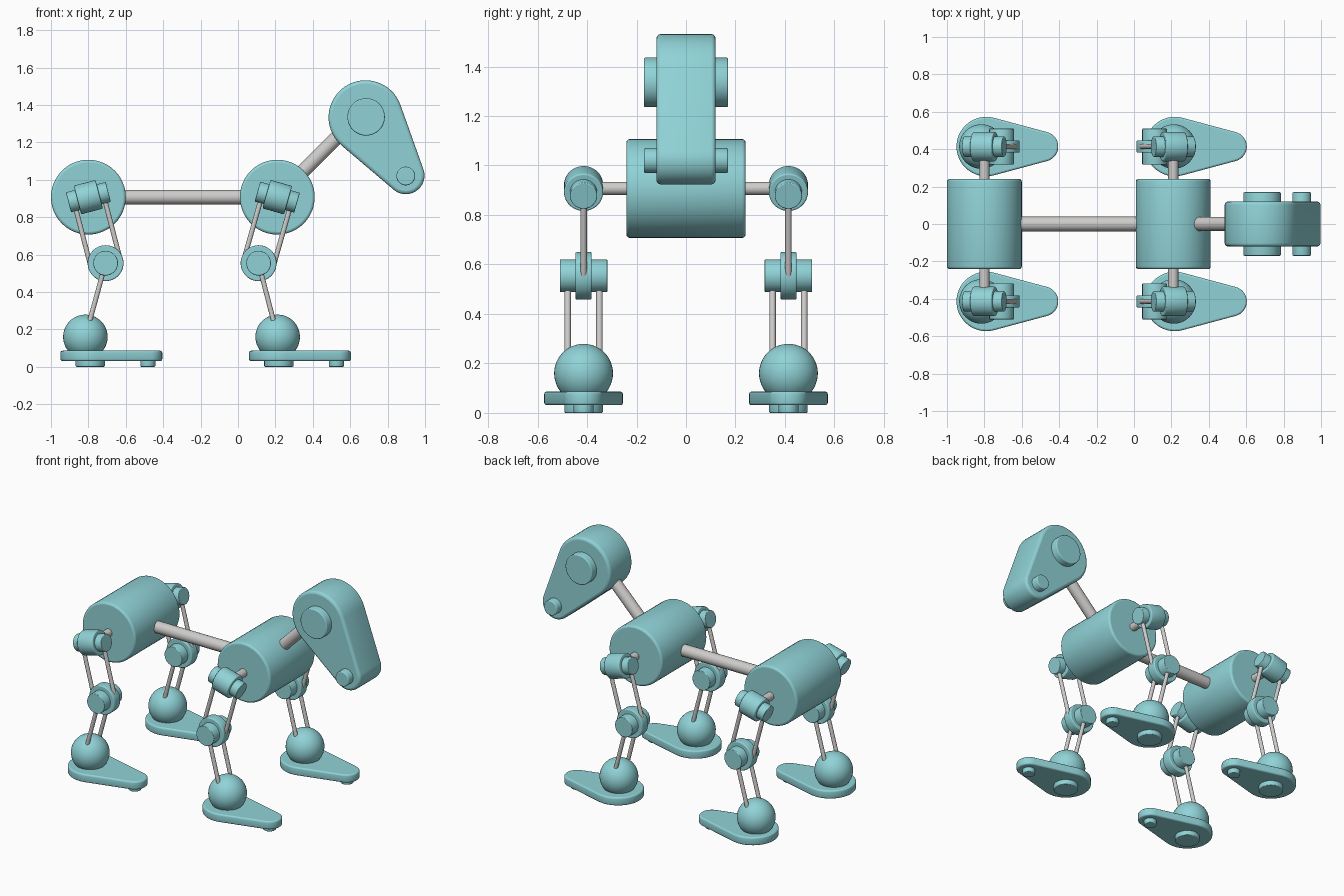
import bpy, bmesh, math
from mathutils import Vector, Matrix

if "Cube" in bpy.data.objects:
    bpy.data.objects.remove(bpy.data.objects["Cube"])


def material(name, rgb):
    m = bpy.data.materials.new(name)
    m.diffuse_color = (*rgb, 1)
    m.use_nodes = True
    m.node_tree.nodes["Principled BSDF"].inputs["Base Color"].default_value = m.diffuse_color
    return m


TEAL = material("teal shell", (0.28, 0.65, 0.68))
GREY = material("grey rod", (0.62, 0.61, 0.60))


def finish(name, bm, mat, bevel=0.0):
    """Round the rims, smooth the walls and make the object."""
    bmesh.ops.recalc_face_normals(bm, faces=bm.faces)
    if bevel:
        rims = [e for e in bm.edges if e.calc_face_angle(0) > 1.0]
        bmesh.ops.bevel(bm, geom=rims, offset=bevel, segments=3,
                        profile=0.5, affect='EDGES')
    for f in bm.faces:
        f.smooth = len(f.verts) < 9
    for e in bm.edges:
        e.smooth = e.calc_face_angle(0) < 0.7
    me = bpy.data.meshes.new(name)
    bm.to_mesh(me)
    bm.free()
    me.materials.append(mat)
    ob = bpy.data.objects.new(name, me)
    bpy.context.collection.objects.link(ob)
    return ob


def cylinder(name, a, b, r, mat=TEAL, bevel=0.0, n=48):
    a, b = Vector(a), Vector(b)
    d = b - a
    bm = bmesh.new()
    m = Matrix.Translation((a + b) / 2) @ d.to_track_quat('Z', 'Y').to_matrix().to_4x4()
    bmesh.ops.create_cone(bm, cap_ends=True, segments=n, radius1=r, radius2=r,
                          depth=d.length, matrix=m)
    return finish(name, bm, mat, bevel)


def rod(name, a, b, r):
    return cylinder(name, a, b, r, GREY, 0, 20)


def barrel(name, c, axis, half, r, bevel=0.004):
    """Cylinder centred on c, reaching half its length each way along axis."""
    c, axis = Vector(c), Vector(axis).normalized()
    return cylinder(name, c - axis * half, c + axis * half, r, TEAL, bevel)


def teardrop(name, c1, r1, c2, r2, place, depth, bevel):
    """Outline around two circles, extruded; place maps (u, v, w) to a point."""
    c1, c2 = Vector(c1), Vector(c2)
    d = c2 - c1
    base = math.atan2(d.y, d.x)
    phi = math.acos((r1 - r2) / d.length)
    n, pts = 28, []
    for c, r, s, e in ((c1, r1, phi, 2 * math.pi - phi), (c2, r2, -phi, phi)):
        for i in range(n + 1):
            t = base + s + (e - s) * i / n
            pts.append((c.x + r * math.cos(t), c.y + r * math.sin(t)))
    bm = bmesh.new()
    lo = [bm.verts.new(place(u, v, depth[0])) for u, v in pts]
    hi = [bm.verts.new(place(u, v, depth[1])) for u, v in pts]
    bm.faces.new(lo)
    bm.faces.new(hi)
    for i in range(len(pts)):
        j = (i + 1) % len(pts)
        bm.faces.new((lo[i], lo[j], hi[j], hi[i]))
    return finish(name, bm, TEAL, bevel)


REAR, FRONT, BZ, LEG_Y = -0.80, 0.21, 0.907, 0.414

# Body drums, spine and neck
for label, x in (("rear", REAR), ("front", FRONT)):
    barrel(label + "_body_drum", (x, 0, BZ), (0, 1, 0), 0.241, 0.2, 0.014)
rod("spine", (REAR, 0, BZ), (FRONT, 0, BZ), 0.039)
rod("neck", (FRONT, 0, BZ), (0.62, 0, 1.317), 0.038)

# Head with eye and muzzle discs
teardrop("head", (0.682, 1.334), 0.198, (0.897, 1.023), 0.1,
         lambda u, v, w: (u, w, v), (-0.12, 0.12), 0.018)
barrel("eye_discs", (0.685, 0, 1.336), (0, 1, 0), 0.17, 0.1, 0.006)
barrel("muzzle_discs", (0.897, 0, 1.02), (0, 1, 0), 0.17, 0.05, 0.006)

# Legs: hip x, knee x, ankle x, heel x
for label, hx, kx, ax, fx in (("rear", REAR, -0.708, -0.816, -0.79),
                              ("front", FRONT, 0.11, 0.212, 0.218)):
    for side, s in (("left", -1), ("right", 1)):
        p = f"{label}_{side}_"
        y = s * LEG_Y
        hip, knee, ankle = (Vector(v) for v in ((hx, y, BZ), (kx, y, 0.554), (ax, y, 0.16)))
        leg = (hip - knee).normalized()
        across = Vector((leg.z, 0, -leg.x))
        # Hip joint, square to the thigh
        rod(p + "hip_axle", (hx, s * 0.2, BZ), hip, 0.027)
        barrel(p + "hip_joint", hip, across, 0.06, 0.079, 0.006)
        barrel(p + "hip_caps", hip, across, 0.11, 0.055)
        # Knee joint
        barrel(p + "knee_joint", knee, (0, 1, 0), 0.033, 0.096, 0.006)
        barrel(p + "knee_caps", knee, (0, 1, 0), 0.096, 0.066)
        # Paired thigh and shin rods
        for t in (-1, 1):
            o, q = across * 0.081 * t, Vector((0, 0.064 * t, 0))
            rod(f"{p}thigh_rod_{t + 2}", hip + o, knee + o, 0.013)
            rod(f"{p}shin_rod_{t + 2}", knee + q, ankle + q, 0.013)
        # Ankle ball
        bm = bmesh.new()
        bmesh.ops.create_uvsphere(bm, u_segments=40, v_segments=24, radius=0.119,
                                  matrix=Matrix.Translation(ankle))
        finish(p + "ankle_ball", bm, TEAL)
        # Foot plate with pads under heel and toe
        teardrop(p + "foot", (fx, y), 0.159, (fx + 0.305, y), 0.08,
                 lambda u, v, w: (u, v, w), (0.031, 0.086), 0.01)
        cylinder(p + "heel_pad", (fx, y, 0), (fx, y, 0.05), 0.078, TEAL, 0.005)
        cylinder(p + "toe_pad", (fx + 0.308, y, 0), (fx + 0.308, y, 0.05), 0.04, TEAL, 0.005)
